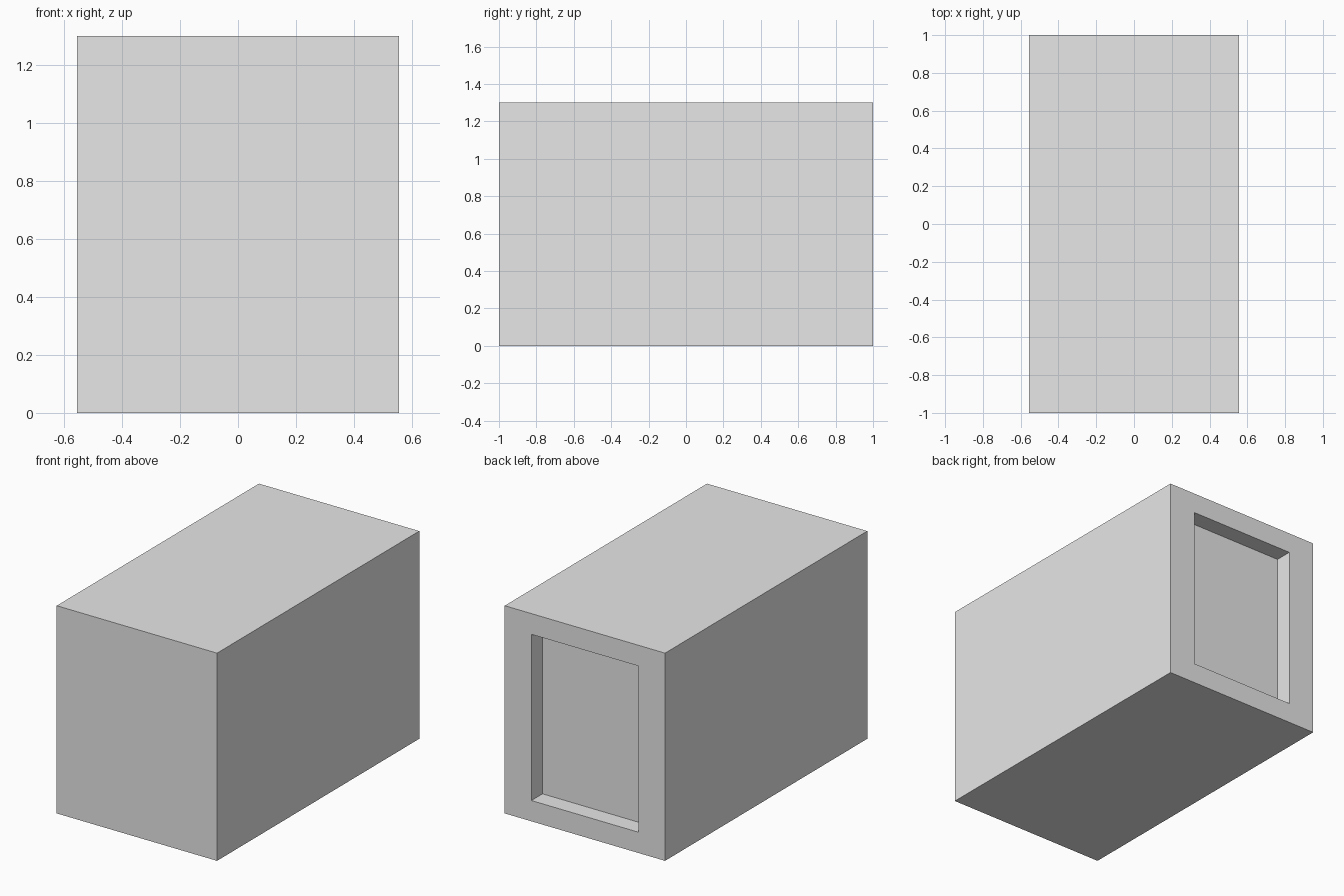
import bpy
import bmesh
from mathutils import Vector

if "Cube" in bpy.data.objects:
    bpy.data.objects.remove(bpy.data.objects["Cube"])

W, D, H = 1.11, 2.0, 1.30       # overall size
OPEN_X = 0.37                   # half width of the back recess
OPEN_Z = (0.13, 1.17)           # bottom and top of the recess
DEPTH = 0.11                    # recess depth

grey = bpy.data.materials.new("light_grey")
grey.diffuse_color = (0.8, 0.8, 0.8, 1.0)
grey.use_nodes = True
grey.node_tree.nodes["Principled BSDF"].inputs["Base Color"].default_value = grey.diffuse_color

# Main block standing on the ground
bm = bmesh.new()
bmesh.ops.create_cube(bm, size=1.0)
bmesh.ops.scale(bm, vec=(W, D, H), verts=bm.verts)
bmesh.ops.translate(bm, vec=(0, 0, H / 2), verts=bm.verts)

# Inset the back face to frame the recess
bm.faces.ensure_lookup_table()
back = max(bm.faces, key=lambda f: f.calc_center_median().y)
bmesh.ops.inset_individual(bm, faces=[back], thickness=0.1)
for v in back.verts:
    v.co = Vector((OPEN_X if v.co.x > 0 else -OPEN_X, D / 2,
                   OPEN_Z[1] if v.co.z > H / 2 else OPEN_Z[0]))

# Push the panel inwards
panel = bmesh.ops.extrude_discrete_faces(bm, faces=[back])["faces"][0]
bmesh.ops.translate(bm, vec=(0, -DEPTH, 0), verts=panel.verts)
bmesh.ops.recalc_face_normals(bm, faces=bm.faces)

mesh = bpy.data.meshes.new("cabinet_body")
bm.to_mesh(mesh)
bm.free()
mesh.materials.append(grey)
body = bpy.data.objects.new("cabinet_body", mesh)
bpy.context.collection.objects.link(body)
